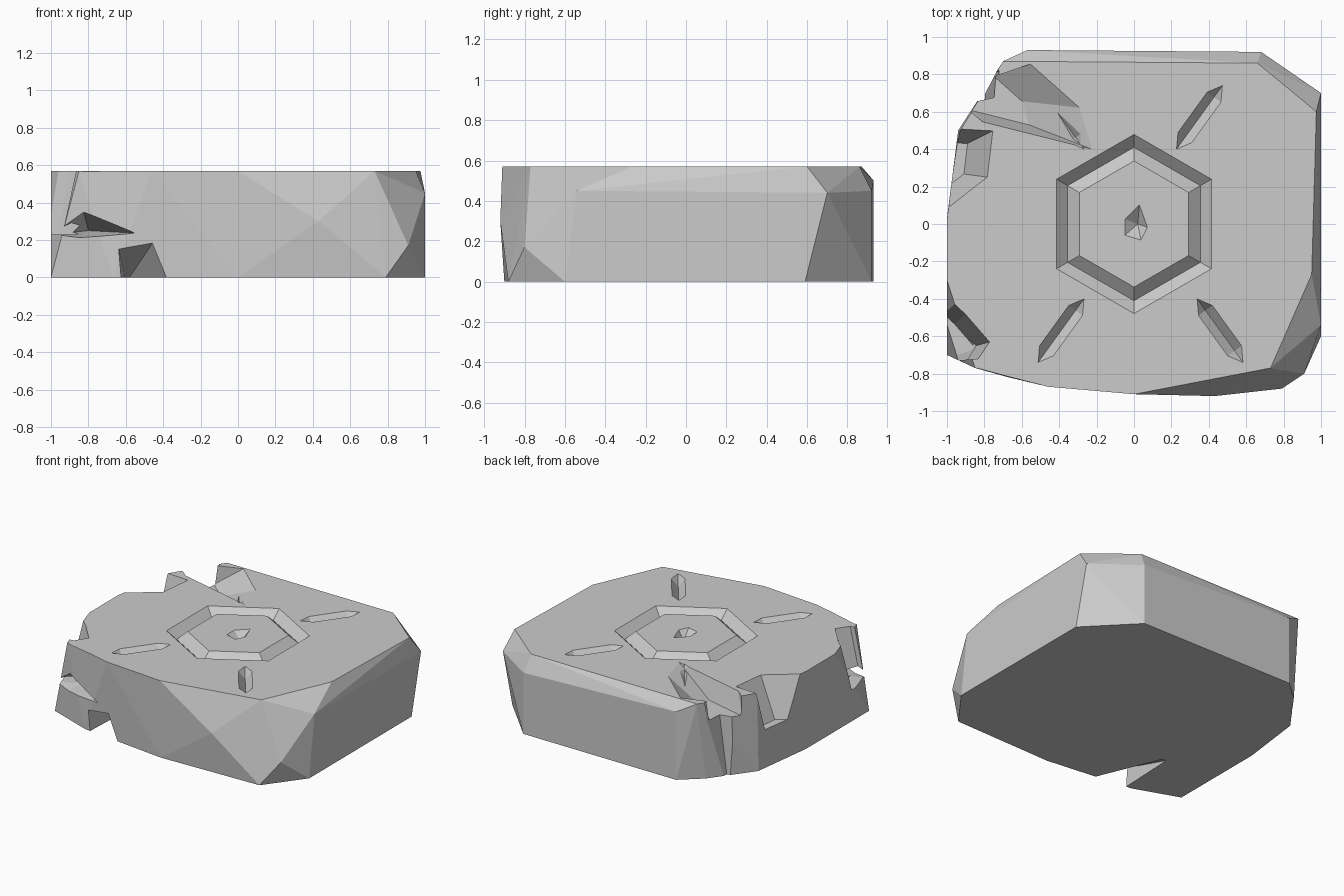
import bpy, bmesh
from math import radians, cos, sin
from mathutils import Vector

if "Cube" in bpy.data.objects:
    bpy.data.objects.remove(bpy.data.objects["Cube"])

TOP = 0.57
LIP = TOP + .01   # cutters start just above the top
DEEP = TOP - .06  # carving depth


def make_object(name, bm):
    bmesh.ops.recalc_face_normals(bm, faces=bm.faces[:])
    mesh = bpy.data.meshes.new(name)
    bm.to_mesh(mesh)
    bm.free()
    ob = bpy.data.objects.new(name, mesh)
    bpy.context.collection.objects.link(ob)
    return ob


def hull(name, points):
    bm = bmesh.new()
    for p in points:
        bm.verts.new(p)
    res = bmesh.ops.convex_hull(bm, input=bm.verts[:])
    unused = {g for g in res["geom_interior"] + res["geom_unused"]
              if isinstance(g, bmesh.types.BMVert)}
    bmesh.ops.delete(bm, geom=[v for v in unused if v.is_valid], context='VERTS')
    return make_object(name, bm)


def level(plan, z):
    return [(x, y, z) for x, y in plan]


def wedge(name, plan, floor, shrink):
    """Cutter narrowing downwards towards its last, outermost point."""
    ax, ay = plan[-1]
    low = [(ax + (x - ax) * shrink, ay + (y - ay) * shrink) for x, y in plan]
    return hull(name, level(plan, LIP) + level(low, floor))


def cut(body, cutter):
    cutter.hide_render = True
    mod = body.modifiers.new(cutter.name, 'BOOLEAN')
    mod.operation = 'DIFFERENCE'
    mod.solver = 'EXACT'
    mod.object = cutter
    bpy.context.view_layer.objects.active = body
    bpy.ops.object.modifier_apply(modifier=mod.name)
    bpy.data.objects.remove(cutter)


# Stone slab: hull of foot outline, top outline and a few worn shoulders
foot = [(1, .59), (1, -.6), (.79, -.88), (0, -.9), (-.67, -.82), (-1, -.7),
        (-1, .03), (-.94, .5), (-.72, .8), (-.57, .93), (.68, .92)]
rim = [(.66, .86), (.975, .6), (.95, -.27), (.73, -.77), (0, -.91), (-.46, -.87),
       (-.85, -.77), (-1, -.3), (-1, .03), (-.93, .5), (-.7, .87)]
shoulder = [(1, -.54, .45), (1, .7, .44), (.68, .92, .45), (-.57, .93, .5),
            (.91, -.8, .17), (.43, -.92, .3)]
slab = hull("stone_slab", level(foot, 0) + level(rim, TOP) + shoulder)

# Broken-off chunks on the left side
cut(slab, wedge("corner_bite", [(-1.15, -.25), (-.9, -.48), (-.77, -.63), (-.83, -.72),
                                (-1.2, -.75)], .23, .8))
cut(slab, wedge("left_bite", [(-.78, .25), (-.75, .5), (-1.1, .52), (-1.1, 0),
                              (-1.15, .3)], .28, .65))
cut(slab, wedge("crack", [(-.73, .68), (-.72, .82), (-1, .95), (-1.1, .6)], -.05, .8))
cut(slab, wedge("hollow", [(-.54, .86), (-.27, .62), (-.2, .39), (-.5, .54), (-.8, .54),
                           (-1, .7)], .43, .55))
cut(slab, hull("undercut", [(-.31, -1, -.03), (-.42, -1, .24), (-.65, -1, .21),
                            (-.63, -1, -.03), (-.6, -.3, -.03)]))
cut(slab, hull("front_bite", [(-.85, -1, .45), (-.42, -1, .23), (-.9, -1, .17),
                              (-1.1, -.8, .22), (-.8, -.55, .25)]))
cut(slab, hull("front_slope", [(-.46, -.86, LIP), (-.84, -.75, LIP), (-.6, -1, LIP),
                               (-.84, -.95, .45)]))

# Hexagonal V-groove
bm = bmesh.new()
rings = [[bm.verts.new((r * cos(radians(90 + 60 * i)), r * sin(radians(90 + 60 * i)), z))
          for i in range(6)] for r, z in ((.49, LIP), (.41, DEEP), (.325, LIP))]
for a in range(3):
    lo, hi = rings[a], rings[(a + 1) % 3]
    for i in range(6):
        j = (i + 1) % 6
        bm.faces.new((lo[i], lo[j], hi[j], hi[i]))
cut(slab, make_object("hex_groove", bm))

# Four carved slots pointing away from the hexagon
for cx, sy in ((.35, 1), (.46, -1), (-.39, -1), (-.39, 1)):
    mid = Vector((cx, .57 * sy))
    along = Vector((.13 if cx > 0 else -.13, .18 * sy))
    side = Vector((-along.y, along.x)) * .24
    plan = [mid + along, mid - along]
    plan += [mid + along * e + side * s for e in (-.6, .6) for s in (-1, 1)]
    cut(slab, hull("slot", level(plan, LIP) +
                   level([mid + along * .6, mid - along * .6], DEEP)))

# Small pit in the centre
pit = [(-.06, .03), (.03, .12), (.08, -.02), (.04, -.1), (-.06, -.07)]
cut(slab, hull("pit", level(pit, LIP) + level([(.02, 0)], DEEP)))
